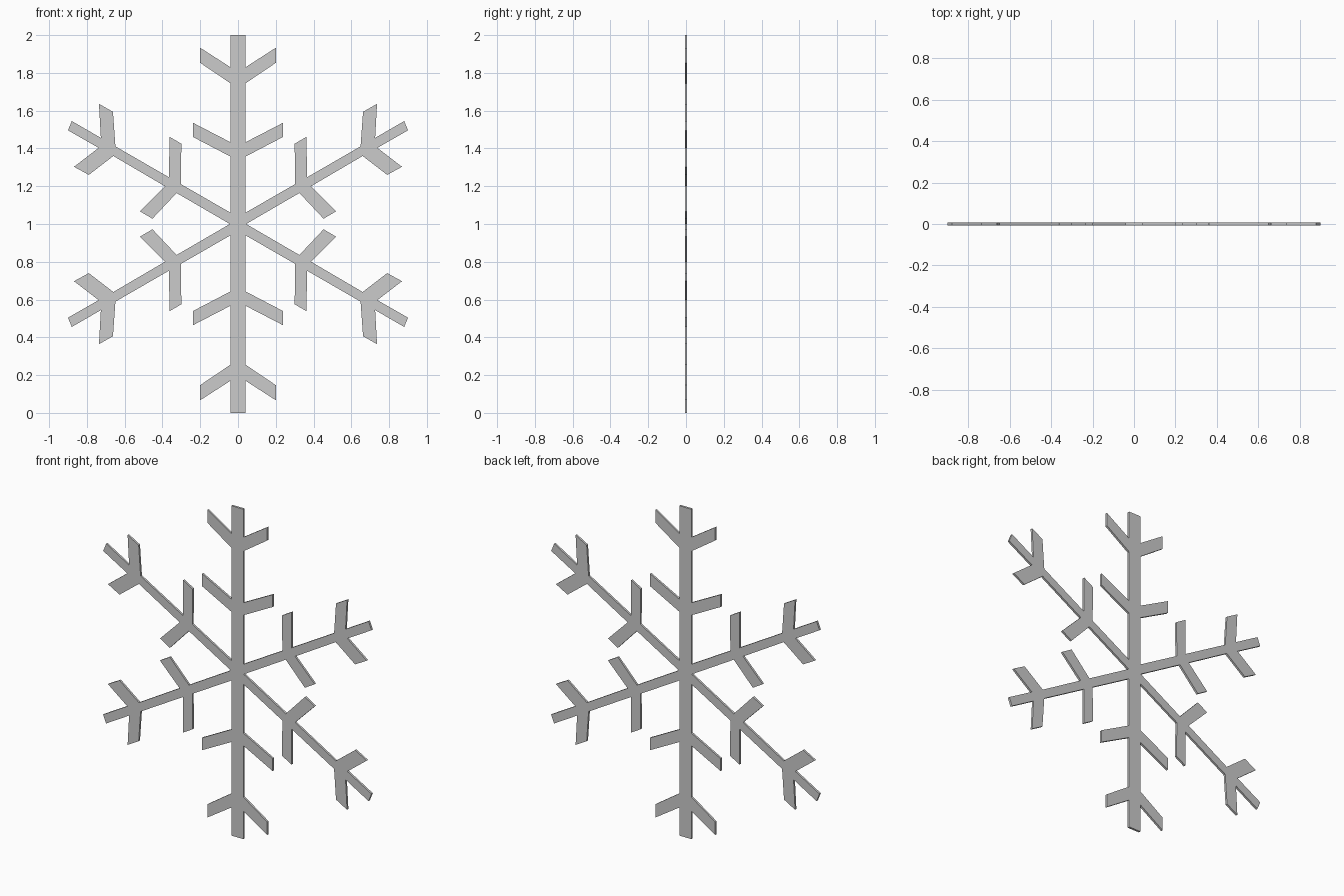
import bpy, bmesh

if "Cube" in bpy.data.objects:
    bpy.data.objects.remove(bpy.data.objects["Cube"])

THICKNESS = 0.013

# Outline of the upper right quarter (x, z), from the top tip round to the valley at z = 1
top_arm = [(0.04, 2.0),
           (0.04, 1.83), (0.20, 1.933), (0.20, 1.853), (0.04, 1.745),      # outer twig
           (0.04, 1.433), (0.237, 1.535), (0.237, 1.46), (0.04, 1.357)]    # inner twig
side_arm = [(0.04, 1.06),
            (0.302, 1.211), (0.30, 1.425), (0.363, 1.462), (0.365, 1.247),  # inner twig, upper
            (0.649, 1.411), (0.662, 1.594), (0.736, 1.636), (0.726, 1.456), # outer twig, upper
            (0.88, 1.545), (0.90, 1.496),                                   # tip
            (0.738, 1.403), (0.868, 1.303), (0.79, 1.26), (0.66, 1.36),     # outer twig, lower
            (0.387, 1.20), (0.519, 1.067), (0.453, 1.028), (0.325, 1.164)]  # inner twig, lower
quarter = top_arm + side_arm

# Mirror top to bottom, then right to left, into one closed outline
right_half = quarter + [(0.043, 1.0)] + [(x, 2 - z) for x, z in reversed(quarter)]
outline = right_half + [(-x, z) for x, z in reversed(right_half)]

# Fill the outline and extrude it into a thin plate
bm = bmesh.new()
face = bm.faces.new([bm.verts.new((x, -THICKNESS / 2, z)) for x, z in outline])
result = bmesh.ops.extrude_face_region(bm, geom=[face], use_keep_orig=True)
new_verts = [g for g in result["geom"] if isinstance(g, bmesh.types.BMVert)]
bmesh.ops.translate(bm, verts=new_verts, vec=(0, THICKNESS, 0))
bmesh.ops.recalc_face_normals(bm, faces=bm.faces)
bmesh.ops.triangulate(bm, faces=[f for f in bm.faces if len(f.verts) > 4])

mesh = bpy.data.meshes.new("snowflake")
bm.to_mesh(mesh)
bm.free()
bpy.context.collection.objects.link(bpy.data.objects.new("snowflake", mesh))
